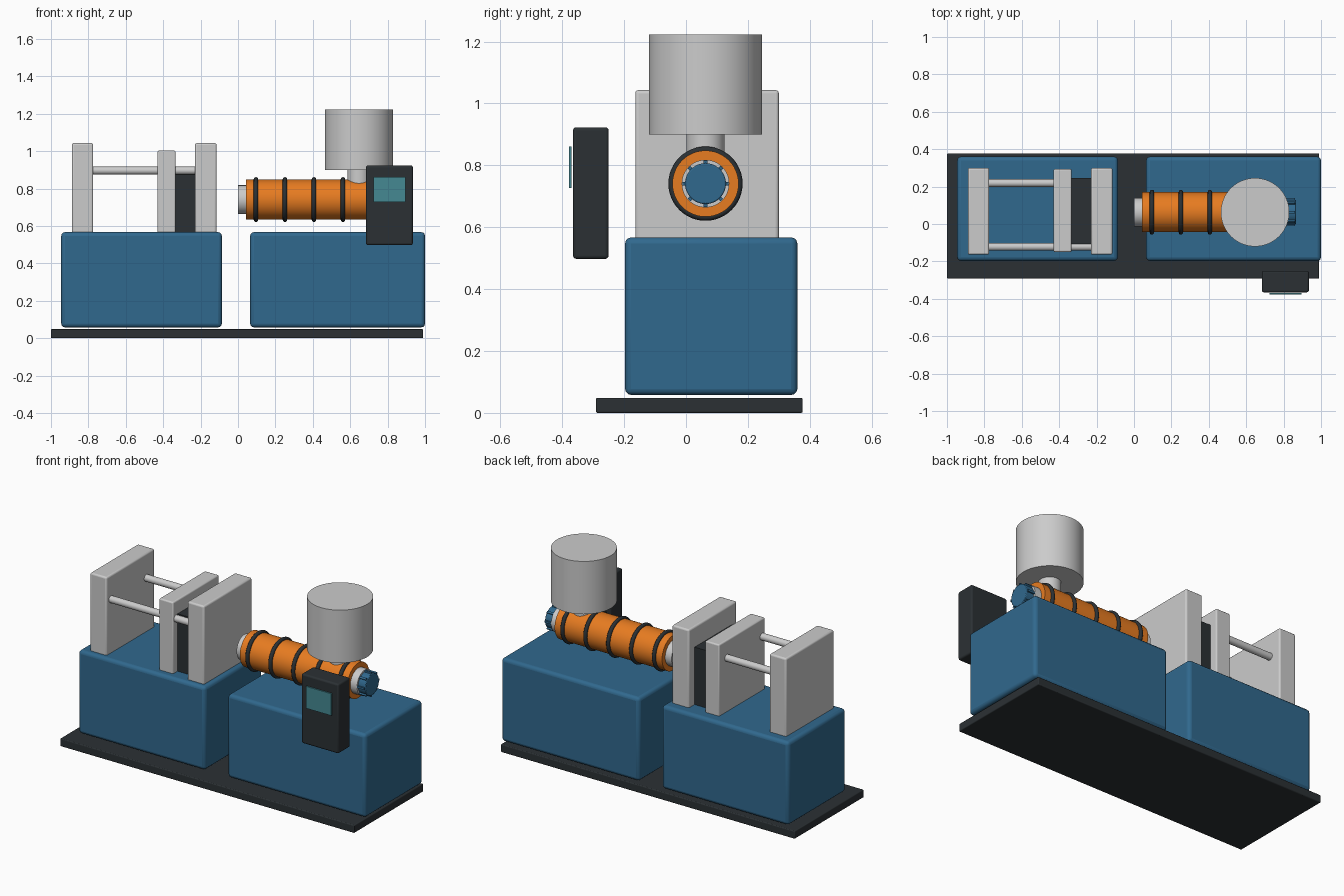
import bpy, math

if "Cube" in bpy.data.objects:
    bpy.data.objects.remove(bpy.data.objects["Cube"])

CY, CZ = 0.063, 0.741   # shared axis of barrel and clamp


def material(name, rgb):
    m = bpy.data.materials.new(name)
    m.diffuse_color = (*rgb, 1)
    m.use_nodes = True
    m.node_tree.nodes["Principled BSDF"].inputs["Base Color"].default_value = m.diffuse_color
    return m


BLUE = material("blue_paint", (0.03, 0.14, 0.27))
ORANGE = material("orange_paint", (0.80, 0.20, 0.015))
DARK = material("dark_steel", (0.024, 0.030, 0.034))
GLASS = material("screen_glass", (0.06, 0.25, 0.29))


def finish(ob, name, mat, bevel=0, segments=3):
    ob.name = name
    if mat:
        ob.data.materials.append(mat)
    if bevel:
        b = ob.modifiers.new("bevel", 'BEVEL')
        b.width, b.segments, b.limit_method = bevel, segments, 'ANGLE'
    bpy.ops.object.shade_smooth_by_angle(angle=math.radians(35))
    return ob


def box(name, x, y, z, mat=None, bevel=0.0):
    bpy.ops.mesh.primitive_cube_add(size=1, location=[sum(r) / 2 for r in (x, y, z)])
    ob = bpy.context.object
    ob.scale = [r[1] - r[0] for r in (x, y, z)]
    bpy.ops.object.transform_apply(location=False, rotation=False, scale=True)
    return finish(ob, name, mat, bevel)


def rod_x(name, x0, x1, r, y=CY, z=CZ, mat=None, bevel=0.0):
    bpy.ops.mesh.primitive_cylinder_add(vertices=48, radius=r, depth=x1 - x0,
                                        location=((x0 + x1) / 2, y, z),
                                        rotation=(0, math.pi / 2, 0))
    return finish(bpy.context.object, name, mat, bevel, 2)


def rod_z(name, x, z0, z1, r):
    bpy.ops.mesh.primitive_cylinder_add(vertices=64, radius=r, depth=z1 - z0,
                                        location=(x, CY, (z0 + z1) / 2))
    return finish(bpy.context.object, name, None)


# Base plate and the two cabinets
box("base_plate", (-1, 0.99), (-0.291, 0.377), (0, 0.048), DARK, 0.005)
box("clamp_cabinet", (-0.945, -0.086), (-0.197, 0.36), (0.058, 0.567), BLUE, 0.02)
box("injection_cabinet", (0.065, 1.0), (-0.197, 0.36), (0.058, 0.567), BLUE, 0.02)

# Clamp unit: platens, mould, tie bars
for name, x in (("rear_platen", (-0.888, -0.774)), ("fixed_platen", (-0.23, -0.115))):
    box(name, x, (CY + 0.005 - 0.232, CY + 0.005 + 0.232), (0.44, 1.043), None, 0.01)
box("moving_platen", (-0.43, -0.334), (-0.15, 0.294), (0.48, 1.003), None, 0.008)
box("mould", (-0.336, -0.228), (-0.107, 0.246), (0.564, 0.918), DARK)
for i, y in enumerate((-0.122, 0.219)):
    rod_x(f"tie_bar_{i + 1}", -0.80, -0.20, 0.021, y, 0.896)

# Injection barrel with heater bands
rod_x("screw_tube", 0.0, 0.815, 0.077)
rod_x("barrel", 0.043, 0.77, 0.107, mat=ORANGE)
for i in range(5):
    bpy.ops.mesh.primitive_torus_add(location=(0.096 + 0.155 * i, CY, CZ),
                                     rotation=(0, math.pi / 2, 0),
                                     major_radius=0.108, minor_radius=0.012,
                                     major_segments=48, minor_segments=12)
    finish(bpy.context.object, f"heater_band_{i + 1}", DARK)

# Ribbed drive hub at the barrel's end
rod_x("drive_hub", 0.80, 0.865, 0.066, mat=BLUE, bevel=0.004)
for i in range(8):
    a = i * math.pi / 4
    y, z = CY + 0.067 * math.cos(a), CZ + 0.067 * math.sin(a)
    rib = box(f"hub_rib_{i + 1}", (0.80, 0.86), (y - 0.008, y + 0.008),
              (z - 0.006, z + 0.006), BLUE)
    rib.rotation_euler.x = a

# Hopper
rod_z("hopper_neck", 0.647, 0.76, 0.91, 0.062)
rod_z("hopper", 0.647, 0.90, 1.223, 0.183)

# Control panel
box("control_panel", (0.684, 0.935), (-0.365, -0.25), (0.498, 0.923), DARK, 0.01)
box("panel_screen", (0.724, 0.895), (-0.378, -0.37), (0.727, 0.861), GLASS)
